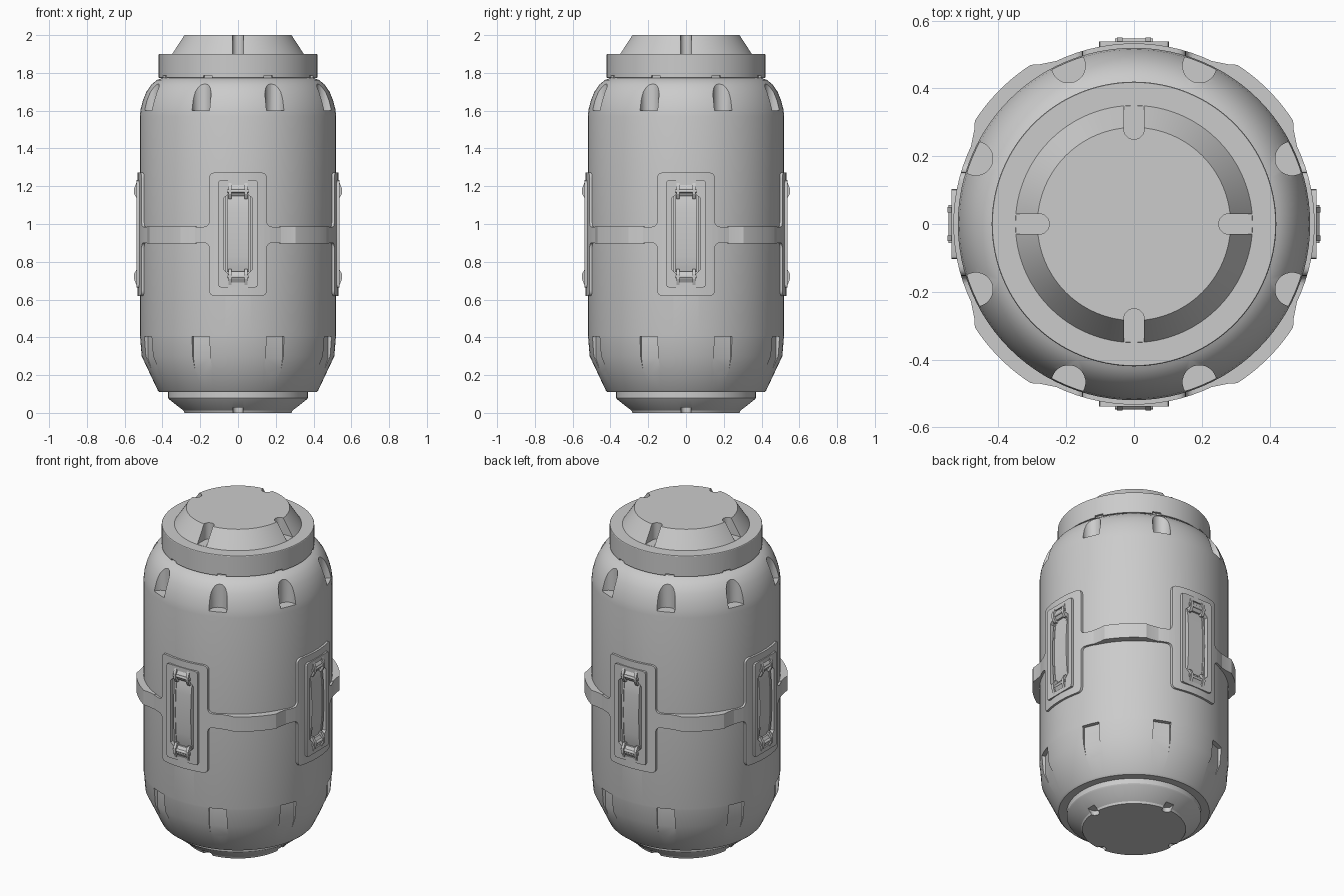
import bpy, bmesh, math
from mathutils import Vector

if "Cube" in bpy.data.objects:
    bpy.data.objects.remove(bpy.data.objects["Cube"])

Q = math.pi / 2


def make(name, bm, smooth=True):
    bmesh.ops.remove_doubles(bm, verts=bm.verts, dist=1e-5)
    bmesh.ops.recalc_face_normals(bm, faces=bm.faces)
    me = bpy.data.meshes.new(name)
    bm.to_mesh(me)
    bm.free()
    ob = bpy.data.objects.new(name, me)
    bpy.context.collection.objects.link(ob)
    return ob


def select(ob):
    bpy.ops.object.select_all(action='DESELECT')
    ob.select_set(True)
    bpy.context.view_layer.objects.active = ob


def smooth(ob, deg=28):
    select(ob)
    bpy.ops.object.shade_smooth_by_angle(angle=math.radians(deg))


def lathe(name, prof, n=96):
    # closed solid of revolution from (radius, z) points
    bm = bmesh.new()
    rings = [[bm.verts.new((r * math.cos(2 * math.pi * i / n), r * math.sin(2 * math.pi * i / n), z))
              for i in range(n)] for r, z in prof]
    for a, b in zip(rings, rings[1:]):
        for i in range(n):
            j = (i + 1) % n
            bm.faces.new((a[i], a[j], b[j], b[i]))
    bm.faces.new(rings[0])
    bm.faces.new(rings[-1])
    return make(name, bm)


def prism(name, pts, axis, lo, hi):
    # outline in the plane across the axis, extruded from lo to hi
    put = {'x': lambda u, v, w: (w, u, v), 'y': lambda u, v, w: (u, w, v), 'z': lambda u, v, w: (u, v, w)}[axis]
    bm = bmesh.new()
    a = [bm.verts.new(put(u, v, lo)) for u, v in pts]
    b = [bm.verts.new(put(u, v, hi)) for u, v in pts]
    bm.faces.new(a)
    bm.faces.new(b)
    for i in range(len(pts)):
        j = (i + 1) % len(pts)
        bm.faces.new((a[i], a[j], b[j], b[i]))
    return make(name, bm)


def rounded(pts, r, n=5):
    out = []
    for i, p in enumerate(pts):
        p = Vector(p)
        d0 = (Vector(pts[i - 1]) - p).normalized() * r
        d1 = (Vector(pts[(i + 1) % len(pts)]) - p).normalized() * r
        for k in range(n + 1):
            t = k / n
            out.append(tuple(p + d0 * (1 - t) ** 2 + d1 * t ** 2))
    return out


def rect(x0, x1, z0, z1):
    return [(x0, z0), (x1, z0), (x1, z1), (x0, z1)]


def boolean(ob, cutter, op='DIFFERENCE', angles=(0,)):
    cutter.hide_render = True
    for a in angles:
        cutter.rotation_euler.z = a
        bpy.context.view_layer.update()
        m = ob.modifiers.new('cut', 'BOOLEAN')
        m.operation, m.object, m.solver = op, cutter, 'EXACT'
        select(ob)
        bpy.ops.object.modifier_apply(modifier=m.name)
    bpy.data.objects.remove(cutter)


def around(ob, start=0):
    # four copies, one per side
    ob.rotation_euler.z = start
    for k in range(1, 4):
        c = ob.copy()
        c.rotation_euler.z = start + k * Q
        bpy.context.collection.objects.link(c)


def slot(name, inner, outer, w, lo, hi):
    # round-ended slot pointing at -y
    arc = [(w * math.cos(i * math.pi / 12), -inner - w + w * math.sin(i * math.pi / 12)) for i in range(13)]
    return prism(name, arc + [(-w, -outer), (w, -outer)], 'z', lo, hi)


QUARTERS = [k * Q for k in range(4)]
EIGHTHS = [Q / 4 + k * Q / 2 for k in range(8)]

# barrel body with shoulder notches, lower notches and latch pockets
body = lathe('barrel_body', [(.36, .11), (.415, .11), (.425, .12), (.51, .30), (.518, .40), (.52, .41),
                             (.52, 1.57), (.515, 1.61), (.503, 1.655), (.485, 1.70), (.46, 1.737),
                             (.43, 1.762), (.40, 1.773), (.39, 1.80)])
boolean(body, slot('shoulder_cutter', .455, .7, .05, 1.60, 1.8), angles=EIGHTHS)
boolean(body, prism('lower_cutter', [(-.7, .405), (-.495, .405), (-.495, .29), (-.44, .13), (-.7, .13)],
                    'x', -.05, .05), angles=EIGHTHS)
boolean(body, prism('pocket_cutter', rounded(rect(-.064, .064, .71, 1.185), .012), 'y', -.7, -.49),
        angles=QUARTERS)
smooth(body)

# neck ring
ring = lathe('neck_ring', [(.36, 1.774), (.418, 1.774), (.42, 1.777), (.42, 1.897), (.418, 1.90), (.33, 1.90)])
boolean(ring, prism('ring_notch_cutter', rect(-.025, .025, -.5, -.405), 'z', 1.7, 1.785), angles=EIGHTHS)
smooth(ring)

# slotted lid
lid = lathe('lid', [(.35, 1.88), (.35, 1.90), (.285, 2.0)])
boolean(lid, slot('lid_cutter', .25, .5, .03, 1.901, 2.1), angles=QUARTERS)
smooth(lid)

# stepped foot
foot = lathe('foot', [(.285, 0), (.29, .012), (.365, .072), (.37, .08), (.37, .13)])
boolean(foot, slot('foot_cutter', .255, .5, .027, -.1, .028), angles=QUARTERS)
smooth(foot)


def sector(outer, inner, a0, a1, n=24):
    ang = [a0 + (a1 - a0) * i / n for i in range(n + 1)]
    return [(outer * math.cos(a), outer * math.sin(a)) for a in ang] + \
           [(inner * math.cos(a), inner * math.sin(a)) for a in reversed(ang)]


# raised panel with the middle band, one quarter of the barrel
B0, B1 = .90, .985
half = [(.153, .62), (.153, B0), (.6, B0), (.6, B1), (.153, B1), (.153, 1.272)]
plus = half + [(-x, z) for x, z in reversed(half)]
panel = prism('band_panel', sector(.533, .505, -1.5 * Q, -.5 * Q), 'z', .5, 1.4)
boolean(panel, prism('panel_shape', rounded(plus, .03), 'y', -.7, -.2), 'INTERSECT')
boolean(panel, prism('panel_opening', rounded(rect(-.09, .09, .68, 1.215), .015), 'y', -.7, -.3))
smooth(panel)
around(panel)

# thick band bumpers on the diagonals
outer = [(-20, .532), (-14.5, .547)] + [(-12 + i, .56) for i in range(25)] + [(14.5, .547), (20, .532)]
pol = [(r * math.cos(math.radians(a)), r * math.sin(math.radians(a))) for a, r in outer]
pol += [(.505 * math.cos(math.radians(a)), .505 * math.sin(math.radians(a))) for a in range(20, -21, -4)]
bumper = prism('band_bumper', pol, 'z', B0 - .002, B1 + .002)
smooth(bumper, 20)
around(bumper, Q / 2)

# flat latch frame with chamfered corners
frame = prism('latch_frame', rounded(rect(-.104, .104, .664, 1.232), .014, 2), 'y', -.538, -.505)
gap = [(.05, .69), (.05, .735), (.076, .76), (.076, 1.136), (.05, 1.161), (.05, 1.206)]
boolean(frame, prism('frame_opening', gap + [(-x, z) for x, z in reversed(gap)], 'y', -.7, -.4))
smooth(frame)
around(frame)

# bowed grip bar with a raised rib
N = 10
bow = [(-.516 - .017 * math.sin(math.pi * i / N) ** .5, .745 + .406 * i / N) for i in range(N + 1)]
grip = prism('grip_bar', bow + [(y + .03, z) for y, z in reversed(bow)], 'x', -.056, .056)
smooth(grip)
around(grip)
for s in (-1, 1):
    rim = prism('grip_rim', [(y - .004, z) for y, z in bow] + [(y + .02, z) for y, z in reversed(bow)],
                'x', s * .052 - .006, s * .052 + .006)
    smooth(rim)
    around(rim)

# hinge lugs, pins and clips at both ends of each grip
for s in (-1, 1):
    def zz(pts):
        return [(y, .948 + s * d) for y, d in pts]
    for side in (-1, 1):
        lug = prism('hinge_lug', zz([(-.50, .275), (-.538, .27), (-.55, .24), (-.55, .212), (-.535, .185),
                                     (-.50, .185)]), 'x', side * .042 - .008, side * .042 + .008)
        around(lug)
    clip = prism('hinge_clip', zz([(-.50, .258), (-.53, .258), (-.541, .24), (-.541, .222), (-.528, .2),
                                   (-.50, .2)]), 'x', -.036, .036)
    around(clip)
    pin = prism('hinge_pin', [(-.538 + .009 * math.cos(i * Q / 3), .948 + s * .226 + .009 * math.sin(i * Q / 3))
                              for i in range(12)], 'x', -.056, .056)
    smooth(pin, 40)
    around(pin)
